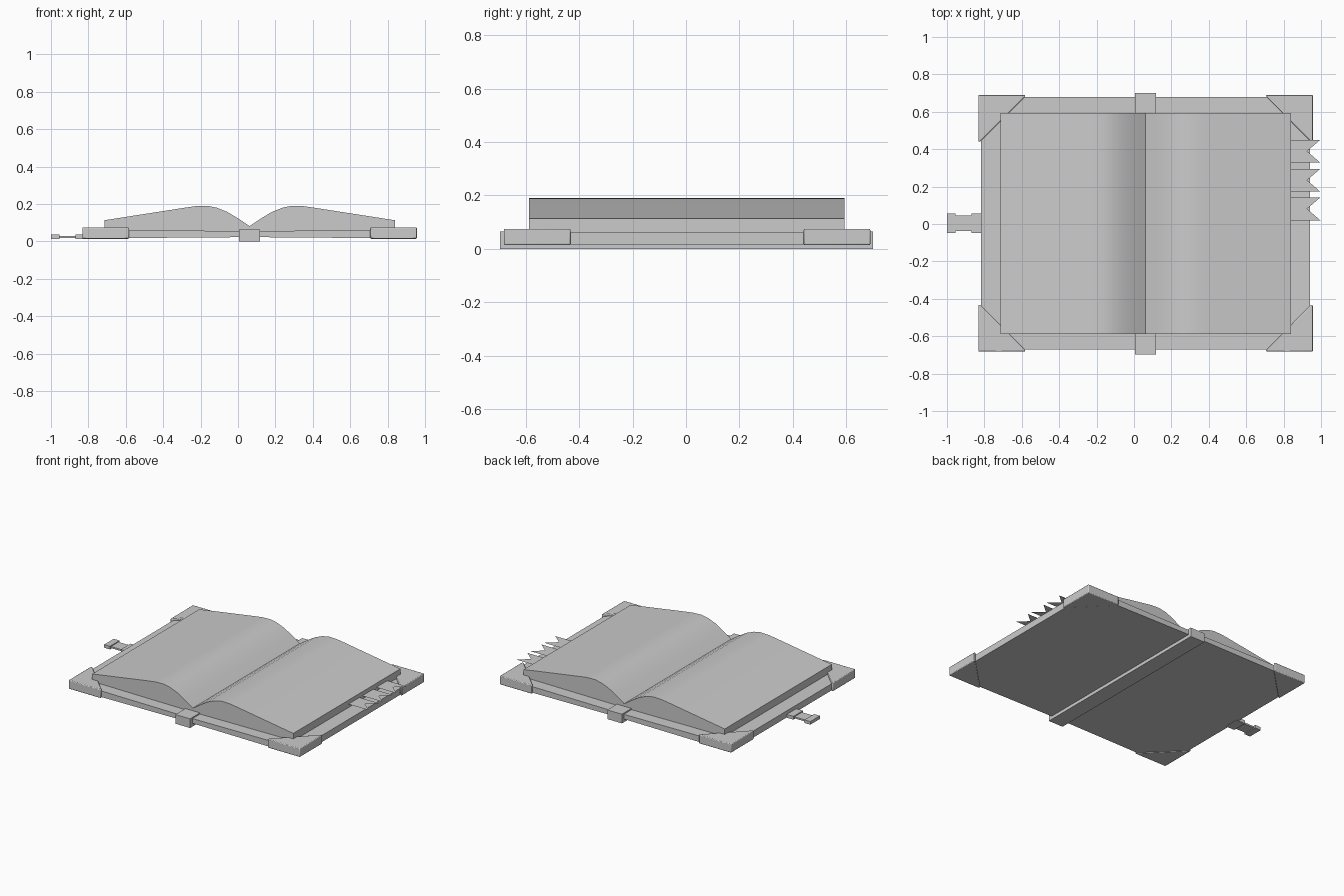
import bpy, bmesh
from mathutils import Vector

if "Cube" in bpy.data.objects:
    bpy.data.objects.remove(bpy.data.objects["Cube"])

CX, CY = 0.062, 0.004   # middle of the open book


def prism(name, pts, lo, hi, axis):
    """Extrude a 2D outline along z (pts = x,y) or along y (pts = x,z)."""
    def place(p, t):
        return (p[0], p[1], t) if axis == 'Z' else (p[0], t, p[1])
    bm = bmesh.new()
    face = bm.faces.new([bm.verts.new(place(p, lo)) for p in pts])
    if hi != lo:
        ext = bmesh.ops.extrude_face_region(bm, geom=[face])
        vs = [g for g in ext['geom'] if isinstance(g, bmesh.types.BMVert)]
        offset = Vector(place((0, 0), hi - lo))
        bmesh.ops.translate(bm, vec=offset, verts=vs)
        bmesh.ops.recalc_face_normals(bm, faces=bm.faces)
    elif face.normal.z < 0:
        face.normal_flip()
    me = bpy.data.meshes.new(name)
    bm.to_mesh(me)
    bm.free()
    ob = bpy.data.objects.new(name, me)
    bpy.context.collection.objects.link(ob)
    return ob


def box(name, x0, x1, y0, y1, z0, z1):
    return prism(name, [(x0, y0), (x1, y0), (x1, y1), (x0, y1)], z0, z1, 'Z')


def smooth(ob, angle):
    bpy.ops.object.select_all(action='DESELECT')
    ob.select_set(True)
    bpy.context.view_layer.objects.active = ob
    bpy.ops.object.shade_smooth_by_angle(angle=angle)


# Cover boards, slightly thicker at the outer edge
for side, s in (('left', -1), ('right', 1)):
    board = [(0.0, 0.023), (0.88, 0.016), (0.88, 0.062), (0.0, 0.055)]
    prism(side + '_cover', [(CX + s * x, z) for x, z in board],
          CY - 0.675, CY + 0.675, 'Y')

# Spine block
box('spine', 0.005, 0.118, -0.698, 0.700, 0.0, 0.064)

# Page block with two swelling halves meeting in the gutter
half = [(0.777, 0.055), (0.777, 0.113), (0.34, 0.181), (0.29, 0.188),
        (0.225, 0.190), (0.175, 0.180), (0.118, 0.157), (0.06, 0.122)]
outline = ([(CX - x, z) for x, z in half] + [(CX, 0.082)]
           + [(CX + x, z) for x, z in reversed(half)])
pages = prism('pages', outline, CY - 0.592, CY + 0.590, 'Y')
smooth(pages, 0.6)

# Triangular metal corners
for sx in (-1, 1):
    for sy in (-1, 1):
        tri = [(0.894, 0.687), (0.645, 0.687), (0.645, 0.677),
               (0.884, 0.437), (0.894, 0.437)]
        ob = prism('corner_guard', [(CX + sx * x, CY + sy * y) for x, y in tri],
                   0.014, 0.075, 'Z')
        mod = ob.modifiers.new('soft_edges', 'BEVEL')
        mod.width = 0.005
        mod.segments = 2
        smooth(ob, 0.6)

# Clasp on the left edge
box('clasp_base', -0.87, -0.80, -0.049, 0.056, 0.014, 0.037)
box('clasp_strap', -0.96, -0.86, -0.038, 0.045, 0.019, 0.030)
box('clasp_tip', -1.0, -0.955, -0.049, 0.056, 0.014, 0.036)

# Swallow-tailed ribbon markers on the right, paper-thin
for y0 in (0.02, 0.173, 0.328):
    y1 = y0 + 0.122
    prism('ribbon_marker', [(0.80, y0), (0.996, y0), (0.925, (y0 + y1) / 2),
                            (0.996, y1), (0.80, y1)], 0.085, 0.085, 'Z')
